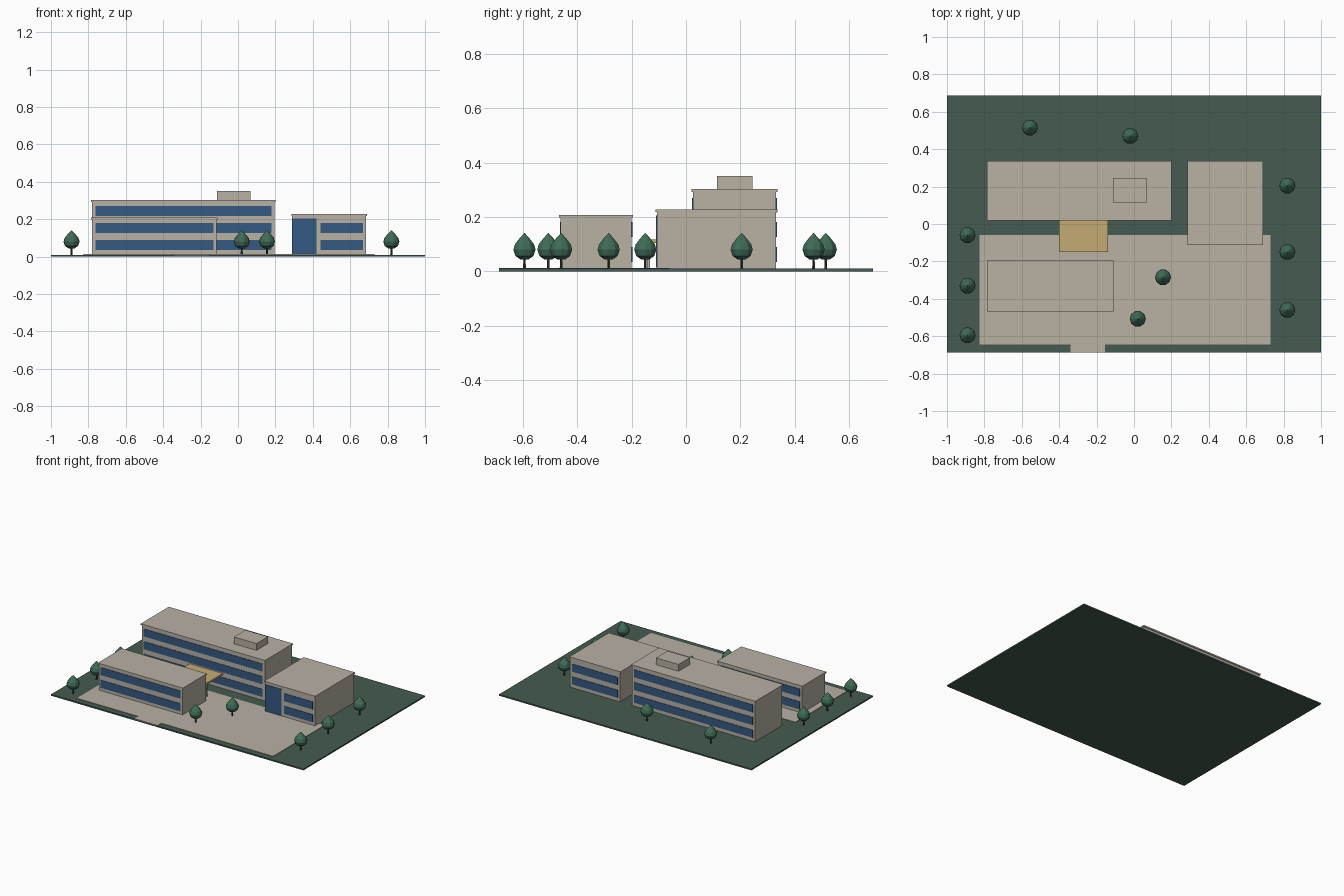
import bpy
import bmesh
from math import cos, sin, tau

if "Cube" in bpy.data.objects:
    bpy.data.objects.remove(bpy.data.objects["Cube"], do_unlink=True)


def material(name, rgb):
    mat = bpy.data.materials.new(name)
    mat.use_nodes = True
    mat.diffuse_color = (*rgb, 1)
    mat.node_tree.nodes["Principled BSDF"].inputs["Base Color"].default_value = (*rgb, 1)
    return mat


stone = material("warm stone", (0.48, 0.44, 0.37))
glass = material("blue glass", (0.035, 0.10, 0.23))
lawn = material("lawn green", (0.06, 0.105, 0.08))
gold = material("canopy gold", (0.55, 0.41, 0.17))
leaf = material("leaf green", (0.05, 0.15, 0.095))
bark = material("dark bark", (0.05, 0.04, 0.03))


def finish(name, bm, mat):
    bmesh.ops.recalc_face_normals(bm, faces=bm.faces)
    mesh = bpy.data.meshes.new(name)
    bm.to_mesh(mesh)
    bm.free()
    mesh.materials.append(mat)
    obj = bpy.data.objects.new(name, mesh)
    bpy.context.collection.objects.link(obj)
    return obj


def box(name, x, y, z, mat):
    """Box from (low, high) pairs on each axis."""
    bm = bmesh.new()
    bmesh.ops.create_cube(bm, size=1)
    for v in bm.verts:
        for axis, (low, high) in enumerate((x, y, z)):
            v.co[axis] = low if v.co[axis] < 0 else high
    return finish(name, bm, mat)


def lathe(name, profile, sides, mat):
    """Closed solid turned around z from (radius, height) points."""
    bm = bmesh.new()
    rings = [[bm.verts.new((r * cos(tau * i / sides), r * sin(tau * i / sides), z))
              for i in range(sides)] for r, z in profile]
    for low, high in zip(rings, rings[1:]):
        for i in range(sides):
            j = (i + 1) % sides
            bm.faces.new((low[i], low[j], high[j], high[i]))
    bm.faces.new(rings[0])
    bm.faces.new(rings[-1])
    return finish(name, bm, mat)


GROUND = 0.01
BANDS = [(0.035, 0.09), (0.126, 0.181), (0.217, 0.271)]
PLATE = 0.003


def building(name, x, y, top, floors, front_start=None):
    """Walls, a thin overhanging roof and window bands front and back."""
    lip = 0.005
    box(name + "_walls", (x[0] + lip, x[1] - lip), (y[0] + lip, y[1] - lip),
        (GROUND, top - 0.01), stone)
    box(name + "_roof", x, y, (top - 0.01, top), stone)
    for floor, band in enumerate(BANDS[:floors], 1):
        for side, wall in (("front", y[0] + lip), ("back", y[1] - lip)):
            start = x[0] + 0.022
            if side == "front" and front_start is not None:
                start = front_start
            box(f"{name}_{side}_windows_{floor}", (start, x[1] - 0.022),
                (wall - PLATE, wall + PLATE), band, glass)


# Site
box("lawn", (-1, 1), (-0.688, 0.688), (0, GROUND), lawn)
box("plaza", (-0.825, 0.73), (-0.645, -0.06), (GROUND, 0.013), stone)
box("entry_walk", (-0.34, -0.155), (-0.688, -0.645), (GROUND, 0.013), stone)

# Buildings
building("main_block", (-0.785, 0.2), (0.02, 0.337), 0.303, 3)
building("front_block", (-0.785, -0.11), (-0.467, -0.195), 0.208, 2)
building("side_block", (0.285, 0.69), (-0.112, 0.337), 0.228, 2, front_start=0.44)
box("side_block_entrance_glass", (0.29, 0.42), (-0.11, -0.104), (0.015, 0.205), glass)
box("roof_plant_room", (-0.112, 0.066), (0.115, 0.245), (0.303, 0.352), stone)

# Entrance canopy
box("canopy_roof", (-0.4, -0.138), (-0.15, 0.025), (0.105, 0.118), gold)
for side, x in (("right", -0.385), ("left", -0.153)):
    box(f"canopy_post_{side}", (x - 0.005, x + 0.005), (-0.143, -0.133),
        (GROUND, 0.105), stone)

# Trees share one trunk mesh and one crown mesh
spots = [(-0.556, 0.515), (-0.02, 0.47), (0.82, 0.205), (0.82, -0.15), (0.82, -0.46),
         (-0.89, -0.06), (-0.89, -0.33), (-0.89, -0.595), (0.155, -0.285), (0.02, -0.507)]
trunk = lathe("tree_trunk", [(0.006, GROUND), (0.004, 0.06)], 6, bark)
crown = lathe("tree_crown", [(0.016, 0.044), (0.035, 0.057), (0.043, 0.08),
                             (0.037, 0.1), (0.019, 0.122), (0.001, 0.141)], 10, leaf)
for i, (x, y) in enumerate(spots):
    for part in (trunk, crown):
        obj = part
        if i:
            obj = part.copy()
            bpy.context.collection.objects.link(obj)
        obj.location = (x, y, 0)
